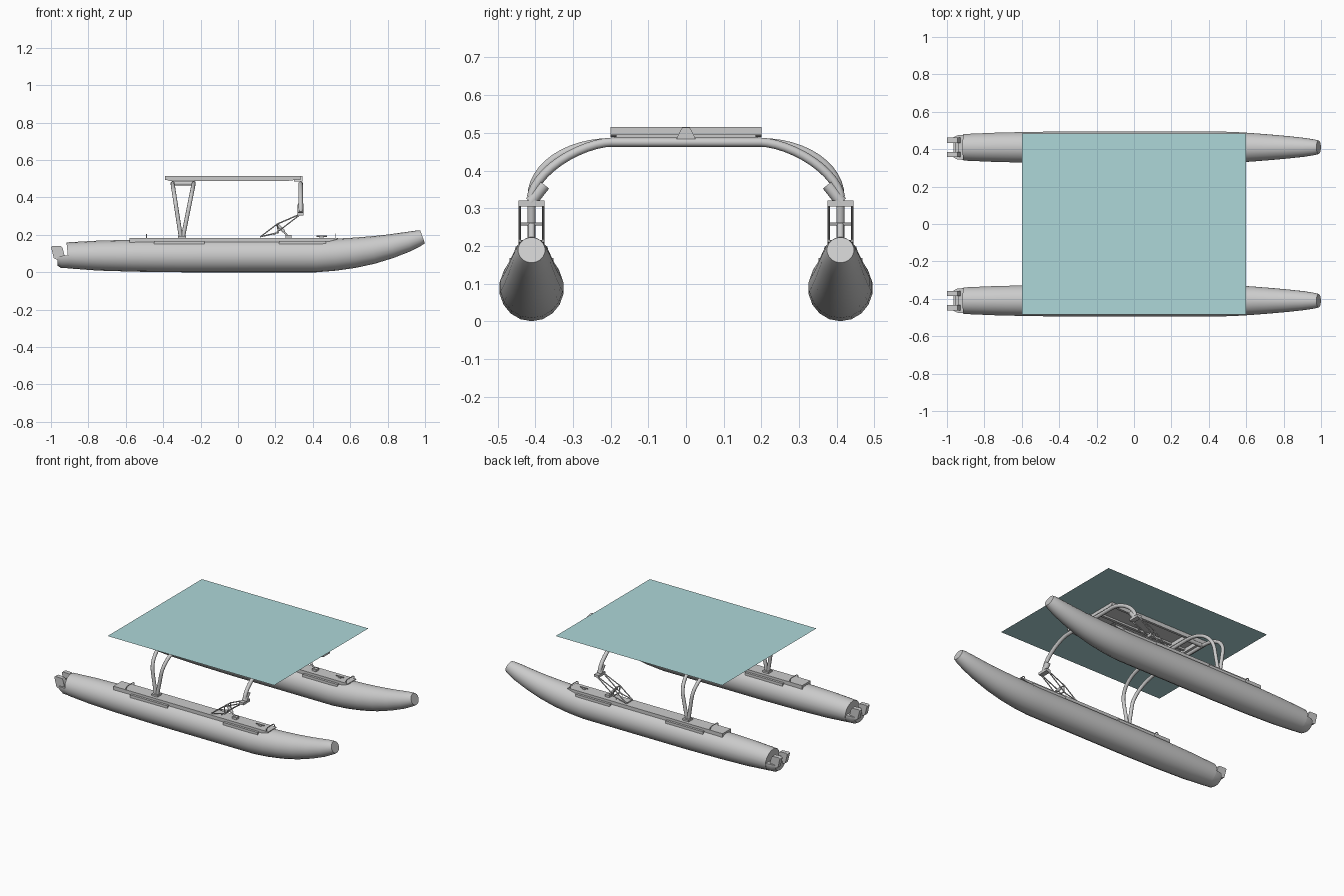
import bpy, bmesh, math
from mathutils import Vector

if "Cube" in bpy.data.objects:
    bpy.data.objects.remove(bpy.data.objects["Cube"])

HULL_Y = 0.41


def finish(name, bm, smooth=True):
    bmesh.ops.recalc_face_normals(bm, faces=bm.faces)
    me = bpy.data.meshes.new(name)
    bm.to_mesh(me)
    bm.free()
    ob = bpy.data.objects.new(name, me)
    bpy.context.collection.objects.link(ob)
    if smooth:
        bpy.ops.object.select_all(action='DESELECT')
        ob.select_set(True)
        bpy.context.view_layer.objects.active = ob
        bpy.ops.object.shade_smooth_by_angle(angle=math.radians(40))
    return ob


def skin(name, rings):
    """Join equal-length rings of points into a capped solid."""
    bm = bmesh.new()
    vs = [[bm.verts.new(p) for p in r] for r in rings]
    n = len(vs[0])
    for a, b in zip(vs, vs[1:]):
        for i in range(n):
            j = (i + 1) % n
            bm.faces.new((a[i], a[j], b[j], b[i]))
    bm.faces.new(vs[0])
    bm.faces.new(vs[-1])
    return finish(name, bm)


def section(x, y, z, rz, ry, tilt=0, zmax=9, n=18):
    ring = []
    for i in range(n):
        a = 2 * math.pi * (i + 0.5) / n
        h = min(rz * math.sin(a), zmax - z)
        ring.append((x - h * math.sin(tilt), y + ry * math.cos(a), z + h * math.cos(tilt)))
    return ring


def tube(name, pts, r, n=10):
    pts = [Vector(p) for p in pts]
    rings = []
    for i, p in enumerate(pts):
        d = (pts[min(i + 1, len(pts) - 1)] - pts[max(i - 1, 0)]).normalized()
        ref = Vector((1, 0, 0)) if abs(d.x) < 0.9 else Vector((0, 1, 0))
        u = d.cross(ref).normalized()
        v = d.cross(u)
        rings.append([p + r * (u * math.cos(2 * math.pi * k / n) + v * math.sin(2 * math.pi * k / n))
                      for k in range(n)])
    return skin(name, rings)


def prism(name, xz, y0, y1):
    """Side profile in x/z extruded across y."""
    return skin(name, [[(x, y, z) for x, z in xz] for y in (y0, y1)])


def box(name, x0, x1, y0, y1, z0, z1):
    return prism(name, [(x0, z0), (x1, z0), (x1, z1), (x0, z1)], y0, y1)


# x, centre z, vertical radius, lateral radius, tilt
HULL = [(-0.91, .09, .07, .072, 0.1), (-0.75, .089, .080, .079, 0), (-0.55, .0885, .0855, .084, 0),
        (-0.3, .0875, .0875, .086, 0), (0.42, .0875, .0875, .086, 0), (0.52, .094, .0855, .084, .06),
        (0.62, .104, .081, .078, .12), (0.72, .119, .074, .070, .2), (0.82, .140, .064, .061, .25),
        (0.91, .164, .053, .051, .3), (0.965, .182, .043, .042, .33), (0.987, .189, .036, .036, .35)]

for s, side in ((1, "left"), (-1, "right")):
    c = s * HULL_Y

    # inflatable hull and stepped stern
    skin(side + "_hull", [section(x, c, z, rz, ry, t) for x, z, rz, ry, t in HULL])
    skin(side + "_stern_step", [section(-0.965, c, .085, .05, .055, 0, .085),
                                section(-0.945, c, .088, .066, .065, 0, .088),
                                section(-0.89, c, .09, .069, .071, 0, .09)])
    # tilted motor pods at the stern
    for k in (-1, 1):
        y = c + k * 0.038
        prism(side + "_motor_pod", [(-1.0, .135), (-.992, .141), (-.945, .139), (-.938, .13),
                                    (-.925, .08), (-.965, .066), (-.985, .075)], y - .014, y + .014)
    box(side + "_motor_bridge", -.955, -.935, c - .04, c + .04, .08, .115)

    # deck skid with side rails
    prism(side + "_deck_skid", [(-.58, .157), (.46, .157), (.535, .178), (.535, .184), (-.58, .184)],
          c - .043, c + .043)
    for k in (-1, 1):
        for x0, x1 in ((-.45, -.18), (.22, .47)):
            box(side + "_skid_rail", x0, x1, c + k * .05 - .008, c + k * .05 + .008, .15, .168)
    # lifting hoops and cleat
    for x in (-.49, .52):
        tube(side + "_hoop", [(x, c - .042, .18), (x, c - .040, .196), (x, c - .03, .203),
                              (x, c + .03, .203), (x, c + .040, .196), (x, c + .042, .18)], .003, 6)
    tube(side + "_cleat", [(.42, c, .193), (.475, c, .193)], .004, 6)
    box(side + "_cleat_foot", .437, .457, c - .006, c + .006, .18, .192)

    # rear foot and front suspension
    box(side + "_rear_foot", -.322, -.278, c - .022, c + .022, .18, .195)
    for k in (-1, 1):
        y = c + k * .031
        rods = [((.12, .19), (.21, .258)), ((.12, .19), (.215, .212)), ((.21, .258), (.335, .312)),
                ((.19, .2), (.335, .31)), ((.21, .258), (.215, .212))]
        for (xa, za), (xb, zb) in rods:
            tube(side + "_suspension_rod", [(xa, y, za), (xb, y, zb)], .0035, 6)
    for x, z in ((.12, .19), (.21, .258), (.215, .212)):
        tube(side + "_suspension_cross_rod", [(x, c - .033, z), (x, c + .033, z)], .004, 6)
    tube(side + "_shock_body", [(.21, c, .255), (.245, c, .218)], .009)
    tube(side + "_shock_shaft", [(.245, c, .218), (.27, c, .188)], .005)
    box(side + "_shock_foot", .255, .285, c - .014, c + .014, .18, .198)
    box(side + "_joint_block", .318, .35, c - .035, c + .035, .304, .32)


def arch(z_foot, x_foot, x_top, power):
    """Mirrored arch path: leg, quarter curve, straight across the top."""
    half = [(HULL_Y, z_foot)] if power == 1 else []
    for i in range(13):
        a = math.pi / 2 * i / 12
        half.append((0.2 + 0.21 * math.cos(a) ** power, 0.33 + 0.145 * math.sin(a) ** power))
    path = half + [(-y, z) for y, z in reversed(half)]
    return [(x_foot + (x_top - x_foot) * (z - z_foot) / (.475 - z_foot), y, z) for y, z in path]


# rear V-shaped double arch and pivoting front arch
tube("rear_arch_aft", arch(.19, -.306, -.35, 1), .011, 12)
tube("rear_arch_fore", arch(.19, -.294, -.237, 1), .011, 12)
tube("front_arch", arch(.33, .335, .335, 1.25), .012, 12)
for s in (-1, 1):
    tube("front_arch_socket", [(.335, s * .412, .316), (.335, s * .376, .362)], .016, 12)
    tube("rear_arch_spacer", [(-.352, s * .2, .475), (-.235, s * .2, .475)], .012)

# payload tray under the deck, with floor, rims and stringers
box("tray_floor", -.38, .33, -.195, .195, .508, .515)
for s in (-1, 1):
    prism("tray_side", [(-.39, .515), (-.39, .497), (-.37, .489), (.27, .489), (.335, .497), (.335, .515)],
          s * .2, s * .185)
    box("tray_stringer", -.37, .32, s * .06 - .008, s * .06 + .008, .496, .51)
box("tray_rear_rim", -.39, -.375, -.2, .2, .494, .515)
box("tray_front_rim", .318, .333, -.2, .2, .494, .515)
for x in (-.34, -.24):
    box("tray_cross_beam", x - .012, x + .012, -.19, .19, .484, .51)

# front pivot bracket
skin("pivot_bracket", [[(x, -.025, .484), (x, .025, .484), (x, .018, .5), (x, .01, .514),
                        (x, -.01, .514), (x, -.018, .5)] for x in (.30, .345)])

# thin teal deck sheet
bm = bmesh.new()
bm.faces.new([bm.verts.new(p) for p in ((-.6, -.485, .517), (.6, -.485, .517), (.6, .485, .517), (-.6, .485, .517))])
deck = finish("deck_sheet", bm, False)
mat = bpy.data.materials.new("teal")
mat.diffuse_color = (.42, .68, .69, 1)
mat.use_nodes = True
mat.node_tree.nodes["Principled BSDF"].inputs["Base Color"].default_value = mat.diffuse_color
deck.data.materials.append(mat)
